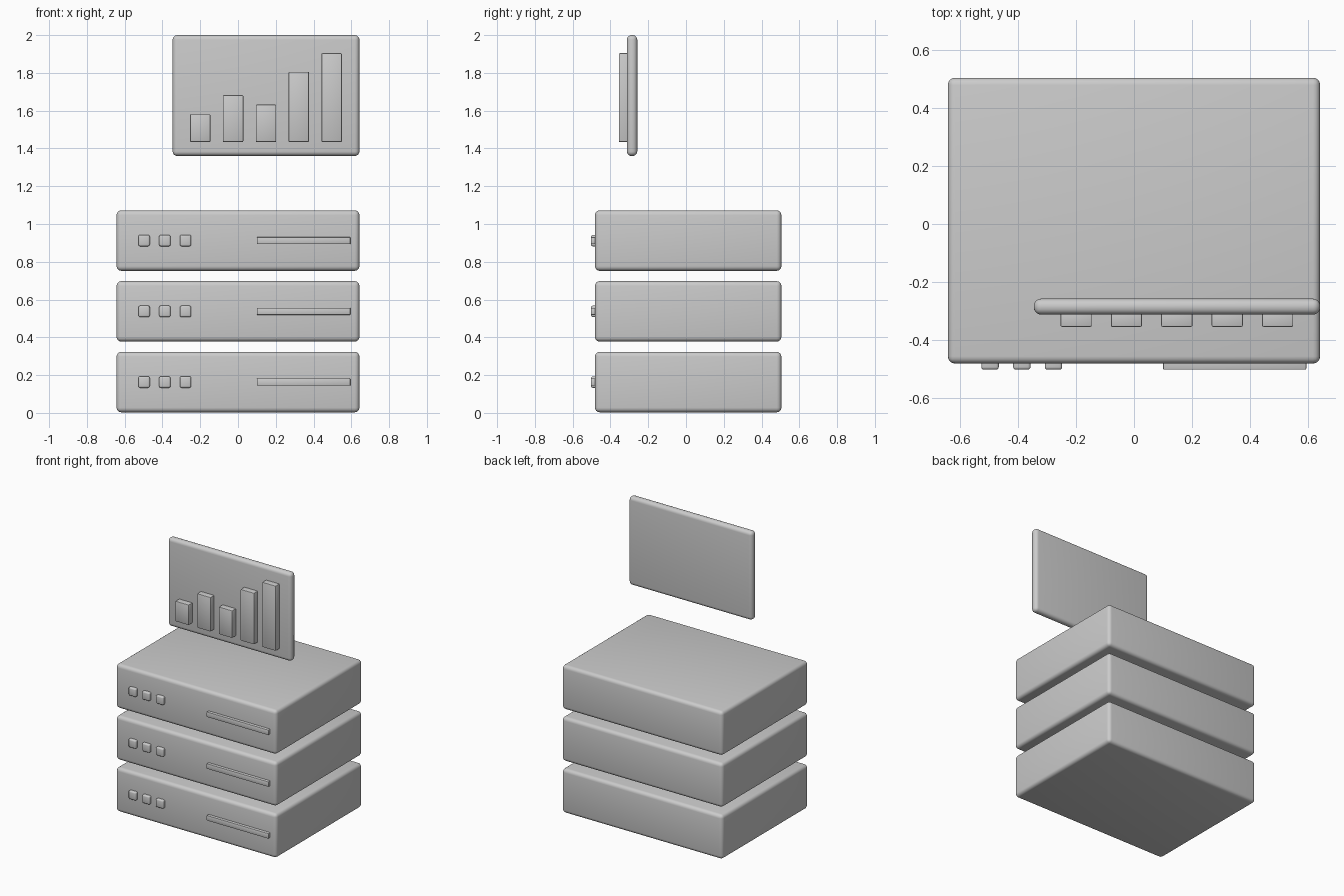
import bpy
import math

if "Cube" in bpy.data.objects:
    bpy.data.objects.remove(bpy.data.objects["Cube"])


def rounded_box(name, lo, hi, bevel, segments=4):
    """Box spanning lo..hi with rounded edges and smooth shading."""
    centre = [(a + b) / 2 for a, b in zip(lo, hi)]
    size = [b - a for a, b in zip(lo, hi)]
    bpy.ops.mesh.primitive_cube_add(size=1, location=centre)
    ob = bpy.context.object
    ob.name = name
    ob.scale = size
    bpy.ops.object.transform_apply(location=False, rotation=False, scale=True)
    mod = ob.modifiers.new("round_edges", "BEVEL")
    mod.width = bevel
    mod.segments = segments
    mod.limit_method = "NONE"
    bpy.ops.object.modifier_apply(modifier=mod.name)
    bpy.ops.object.shade_smooth_by_angle(angle=math.radians(35))
    return ob


W = 0.643            # half width of the units
FRONT, BACK = -0.482, 0.505
TIP = -0.503         # front of buttons and slots
UNIT_H, PITCH = 0.32, 0.3745

# Three stacked server units
for i in range(3):
    z0 = i * PITCH + 0.003
    zc = z0 + UNIT_H / 2
    rounded_box(f"server_unit_{i + 1}", (-W, FRONT, z0), (W, BACK, z0 + UNIT_H), 0.025)

    # Indicator buttons
    for j in range(3):
        x = -0.497 + 0.1095 * j
        rounded_box(f"button_{i + 1}_{j + 1}", (x - 0.03, TIP, zc - 0.03),
                    (x + 0.03, FRONT + 0.03, zc + 0.03), 0.009, 3)

    # Drive slot bar
    rounded_box(f"drive_slot_{i + 1}", (0.1, TIP, zc - 0.019),
                (0.595, FRONT + 0.03, zc + 0.019), 0.004, 2)

# Floating display panel
rounded_box("display_panel", (-0.346, -0.313, 1.36), (W, -0.258, 2.0), 0.025, 5)

# Bar chart on the panel
for k, top in enumerate((1.581, 1.682, 1.632, 1.806, 1.904)):
    x = -0.2 + 0.174 * k
    rounded_box(f"chart_bar_{k + 1}", (x - 0.054, -0.355, 1.434),
                (x + 0.054, -0.29, top), 0.005, 2)
